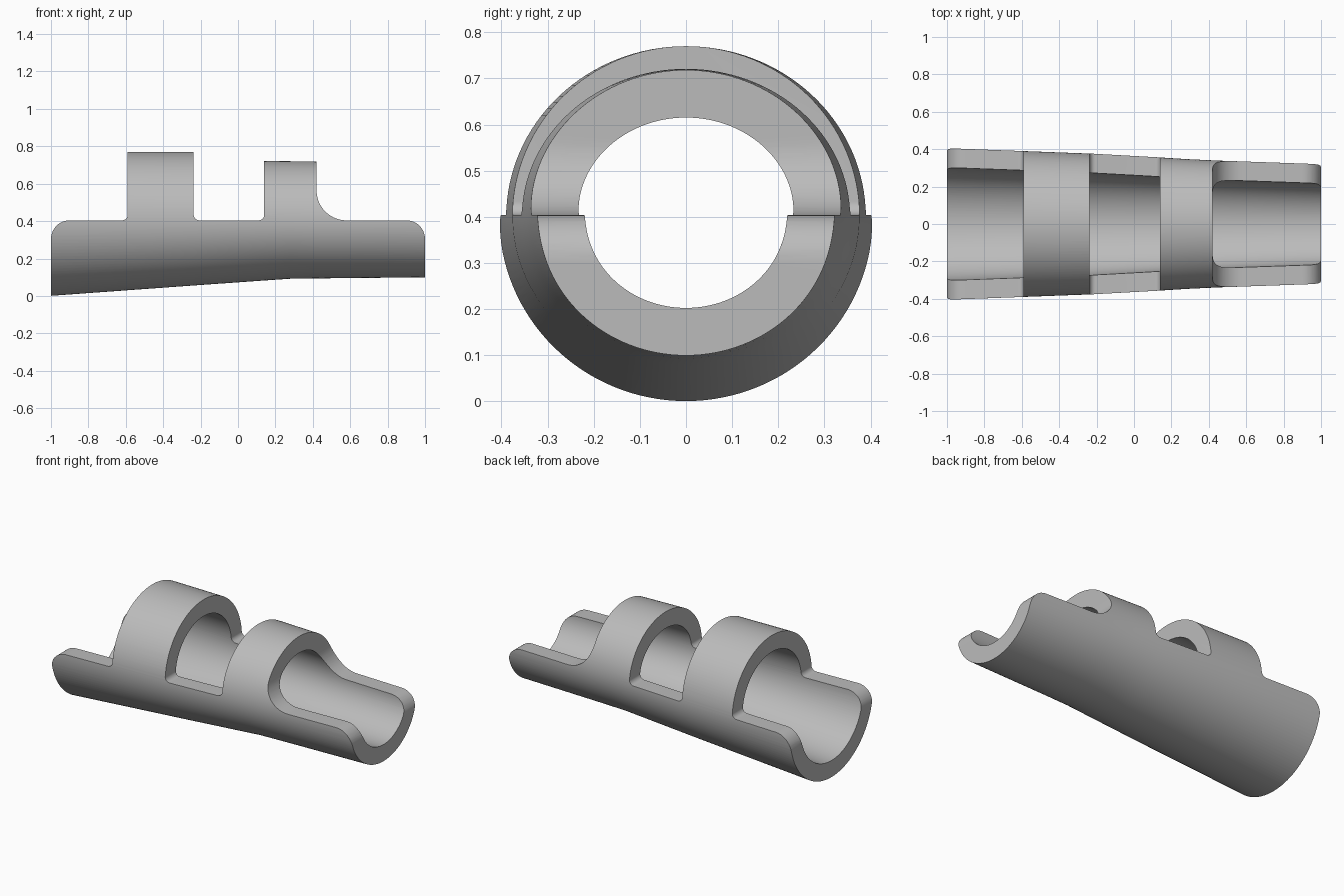
import bpy, bmesh, math

cube = bpy.data.objects.get("Cube")
if cube:
    bpy.data.objects.remove(cube, do_unlink=True)

SIDES, WALL, MID = 128, 0.103, 0.4

# Tube stations along its length: x, half width, bottom, top
STATIONS = [(-1.05, 0.407, -0.003, 0.77), (-0.22, 0.376, 0.057, 0.77),
            (0.12, 0.357, 0.081, 0.721), (0.28, 0.347, 0.092, 0.72),
            (0.45, 0.339, 0.094, 0.718), (1.05, 0.318, 0.1, 0.715)]


def make_object(name, bm):
    bmesh.ops.recalc_face_normals(bm, faces=bm.faces)
    mesh = bpy.data.meshes.new(name)
    bm.to_mesh(mesh)
    bm.free()
    obj = bpy.data.objects.new(name, mesh)
    bpy.context.collection.objects.link(obj)
    return obj


def ring(bm, station, wall):
    """Oval cross-section with separate upper and lower heights."""
    x, half, bottom, top = station
    verts = []
    for i in range(SIDES):
        a = math.tau * i / SIDES
        height = (top - MID if math.sin(a) > 0 else MID - bottom) - wall
        verts.append(bm.verts.new((x, (half - wall) * math.cos(a),
                                   MID + height * math.sin(a))))
    return verts


def arc(cx, cz, r, start, end, steps=12):
    """Points of a corner arc, angles in degrees."""
    angles = [math.radians(start + (end - start) * i / steps) for i in range(steps + 1)]
    return [(cx + r * math.cos(a), cz + r * math.sin(a)) for a in angles]


# Tapered hollow tube: outer skin one way, inner skin back, closed in a loop
bm = bmesh.new()
rings = [ring(bm, s, 0) for s in STATIONS] + [ring(bm, s, WALL) for s in reversed(STATIONS)]
for a, b in zip(rings, rings[1:] + rings[:1]):
    for i in range(SIDES):
        j = (i + 1) % SIDES
        bm.faces.new((a[i], a[j], b[j], b[i]))
body = make_object("clamp_sleeve", bm)

# Side outline: rounded ends, two tall hoops, filleted steps
RIM, HIGH, R, F, SWEEP = 0.404, 1.0, 0.1, 0.03, 0.16
outline = [(-1, -0.2)]
outline += arc(-1 + R, RIM - R, R, 180, 90)
outline += arc(-0.59 - F, RIM + F, F, 270, 360) + [(-0.59, HIGH), (-0.237, HIGH)]
outline += arc(-0.237 + F, RIM + F, F, 180, 270)
outline += arc(0.14 - F, RIM + F, F, 270, 360) + [(0.14, HIGH), (0.42, HIGH)]
outline += arc(0.42 + SWEEP, RIM + SWEEP, SWEEP, 180, 270, 20)
outline += arc(1 - R, RIM - R, R, 90, 0) + [(1, -0.2)]

bm = bmesh.new()
face = bm.faces.new([bm.verts.new((x, -0.6, z)) for x, z in outline])
side = bmesh.ops.extrude_face_region(bm, geom=[face])
bmesh.ops.translate(bm, vec=(0, 1.2, 0),
                    verts=[v for v in side["geom"] if isinstance(v, bmesh.types.BMVert)])
cutter = make_object("outline_cutter", bm)
cutter.hide_render = True

# Keep only the tube inside the outline
trim = body.modifiers.new("trim", "BOOLEAN")
trim.operation = "INTERSECT"
trim.solver = "EXACT"
trim.object = cutter
bpy.context.view_layer.objects.active = body
body.select_set(True)
bpy.ops.object.modifier_apply(modifier=trim.name)
bpy.data.objects.remove(cutter, do_unlink=True)

# Plain grey finish
grey = bpy.data.materials.new("light_grey")
colour = (0.5, 0.5, 0.5, 1)
grey.use_nodes = True
grey.diffuse_color = colour
grey.node_tree.nodes["Principled BSDF"].inputs["Base Color"].default_value = colour
body.data.materials.clear()
body.data.materials.append(grey)
bpy.ops.object.shade_smooth_by_angle(angle=math.radians(30))
